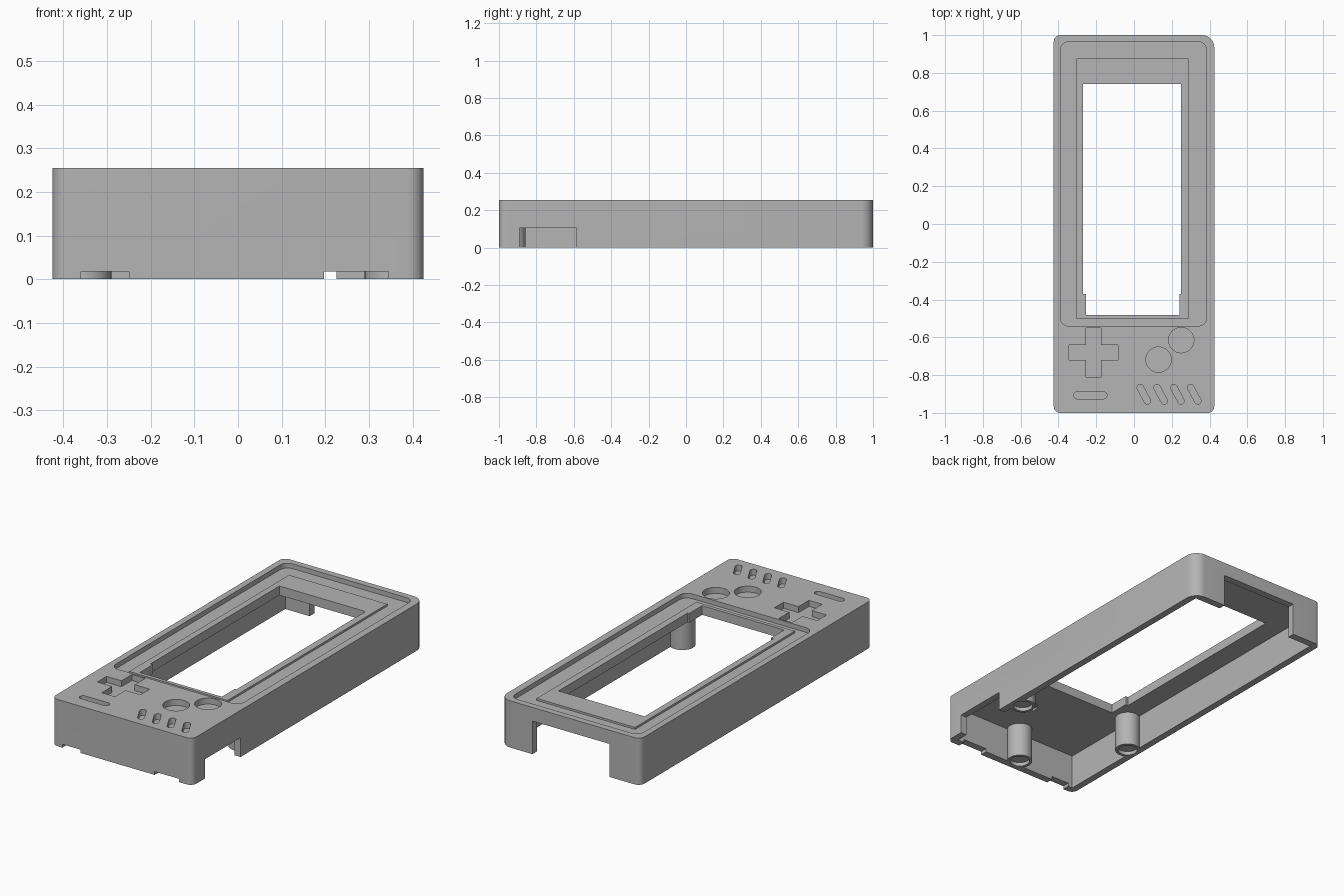
import bpy, bmesh, math

if "Cube" in bpy.data.objects:
    bpy.data.objects.remove(bpy.data.objects["Cube"], do_unlink=True)

GREY = (0.46, 0.46, 0.46, 1)
plastic = bpy.data.materials.new("grey_plastic")
plastic.use_nodes = True
plastic.diffuse_color = GREY
plastic.node_tree.nodes["Principled BSDF"].inputs["Base Color"].default_value = GREY


def prism(name, outline, z0, z1):
    """Extrude a closed outline between two heights."""
    bm = bmesh.new()
    face = bm.faces.new([bm.verts.new((x, y, z0)) for x, y in outline])
    top = bmesh.ops.extrude_face_region(bm, geom=[face])["geom"]
    moved = [v for v in top if isinstance(v, bmesh.types.BMVert)]
    bmesh.ops.translate(bm, verts=moved, vec=(0, 0, z1 - z0))
    bmesh.ops.recalc_face_normals(bm, faces=bm.faces)
    mesh = bpy.data.meshes.new(name)
    bm.to_mesh(mesh)
    bm.free()
    mesh.materials.append(plastic)
    obj = bpy.data.objects.new(name, mesh)
    bpy.context.collection.objects.link(obj)
    return obj


def rect(x0, x1, y0, y1, radii=(0, 0, 0, 0)):
    """Rectangle outline; radii run back-right, back-left, front-left, front-right in plan."""
    pts = []
    corners = ((x1, y1, -1, -1), (x0, y1, 1, -1), (x0, y0, 1, 1), (x1, y0, -1, 1))
    for i, ((x, y, sx, sy), r) in enumerate(zip(corners, radii)):
        steps = 8 if r else 0
        for k in range(steps + 1):
            a = math.pi / 2 * (i + (k / steps if steps else 0))
            pts.append((x + sx * r + r * math.cos(a), y + sy * r + r * math.sin(a)))
    return pts


def circle(x, y, r, n=40):
    return [(x + r * math.cos(math.tau * k / n), y + r * math.sin(math.tau * k / n))
            for k in range(n)]


def pill(xa, ya, xb, yb, r):
    """Rounded slot between two points."""
    base = math.atan2(yb - ya, xb - xa)
    pts = []
    for x, y, start in ((xb, yb, base - math.pi / 2), (xa, ya, base + math.pi / 2)):
        for k in range(9):
            a = start + math.pi * k / 8
            pts.append((x + r * math.cos(a), y + r * math.sin(a)))
    return pts


def cross(x, y, reach, half):
    pts = []
    for i in range(4):
        c, s = round(math.cos(i * math.pi / 2)), round(math.sin(i * math.pi / 2))
        for u, v in ((reach, -half), (reach, half), (half, half)):
            pts.append((x + c * u - s * v, y + s * u + c * v))
    return pts


TOP, UNDER, ABOVE, BELOW = 0.255, 0.19, 0.3, -0.05
case = prism("handheld_case", rect(-0.425, 0.425, -1, 1, (0.065, 0.035, 0.035, 0.035)), 0, TOP)


def combine(operation, outline, z0, z1):
    tool = prism("tool", outline, z0, z1)
    tool.hide_render = True
    mod = case.modifiers.new("shape", "BOOLEAN")
    mod.operation, mod.solver, mod.object = operation, "EXACT", tool
    bpy.context.view_layer.objects.active = case
    bpy.ops.object.modifier_apply(modifier=mod.name)
    bpy.data.objects.remove(tool, do_unlink=True)


def cut(outline, z0, z1):
    combine("DIFFERENCE", outline, z0, z1)


def add(outline, z0, z1):
    combine("UNION", outline, z0, z1)


# Hollow underside
cut(rect(-0.387, 0.387, -0.96, 0.96), BELOW, UNDER)

# Screw posts, bored from below
for x, y in ((-0.355, -0.475), (0.355, -0.475), (0, -0.923)):
    add(circle(x, y, 0.065), 0, UNDER + 0.02)
    cut(circle(x, y, 0.05), BELOW, 0.02)

# Screen recess, raised inner frame and stepped window
cut(rect(-0.39, 0.385, -0.54, 0.965, (0.045,) * 4), 0.229, ABOVE)
add(rect(-0.305, 0.288, -0.502, 0.875), 0.21, 0.24)
cut([(-0.255, -0.482), (0.24, -0.482), (0.24, -0.37), (0.25, -0.37),
     (0.25, 0.742), (-0.27, 0.742), (-0.27, -0.37), (-0.255, -0.37)], 0.15, ABOVE)

# Direction pad, round buttons, pill button and speaker slots
FLOOR = 0.222
cut(cross(-0.215, -0.68, 0.13, 0.04), FLOOR, ABOVE)
for x, y in ((0.13, -0.718), (0.25, -0.615)):
    cut(circle(x, y, 0.067), FLOOR, ABOVE)
    cut(circle(x, y, 0.06), 0.15, UNDER + 0.012)
cut(pill(-0.3, -0.907, -0.162, -0.907, 0.019), FLOOR, ABOVE)
for i in range(4):
    x = 0.052 + 0.089 * i
    cut(pill(x - 0.019, -0.866, x + 0.019, -0.937, 0.017), FLOOR, ABOVE)

# Openings in the side, back and front walls
cut(rect(0.375, 0.5, -0.89, -0.585), BELOW, 0.105)
cut(rect(-0.24, 0.226, 0.93, 1.1), BELOW, 0.18)
cut(rect(-0.36, -0.25, -1.1, -0.955), BELOW, 0.018)
cut(rect(0.197, 0.345, -1.1, -0.955), BELOW, 0.018)

# Smooth the rounded corners and keep hard edges
bpy.ops.object.select_all(action="DESELECT")
case.select_set(True)
bpy.context.view_layer.objects.active = case
bpy.ops.object.shade_smooth_by_angle(angle=math.radians(30))
